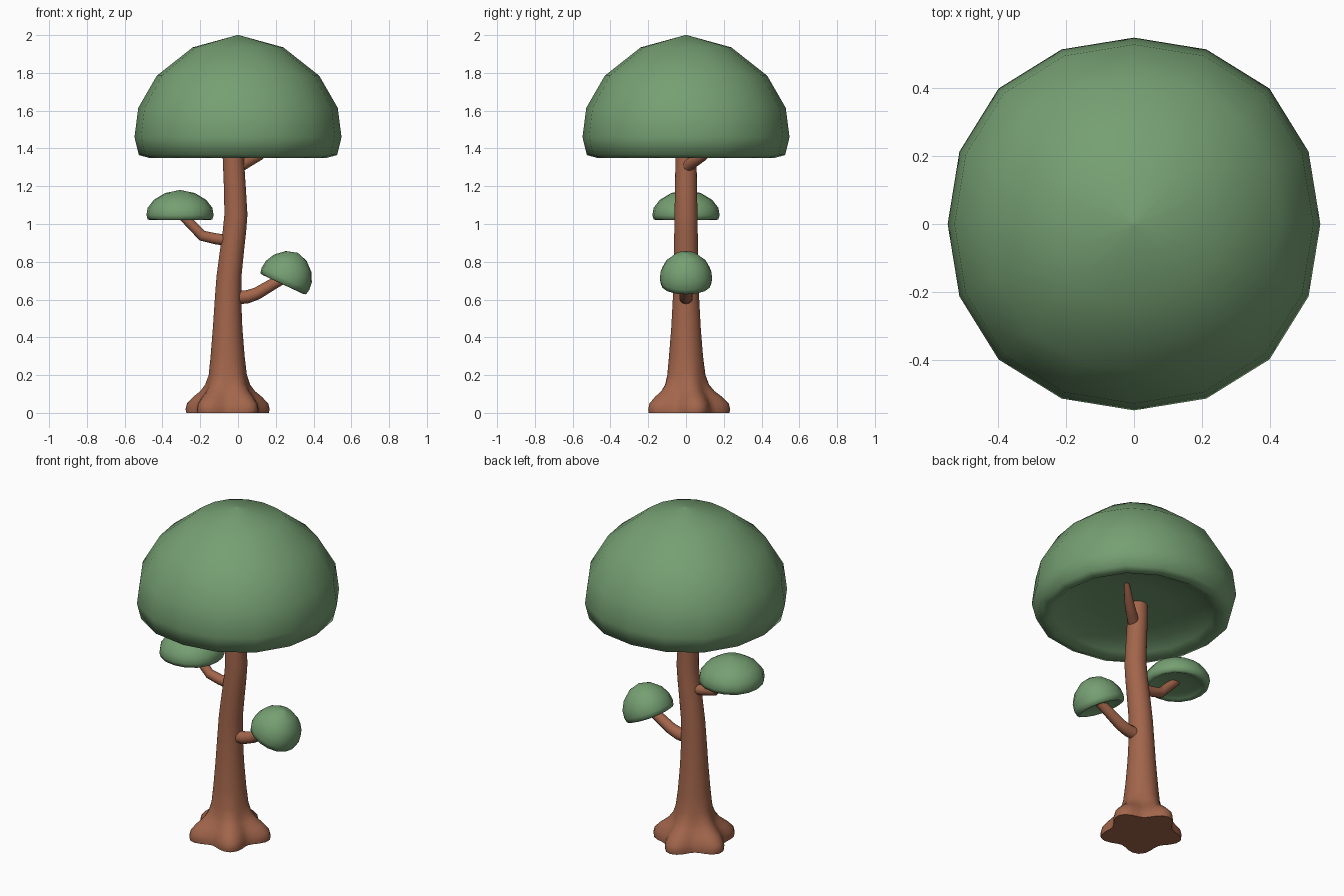
import bpy, math
from mathutils import Vector, Matrix

if "Cube" in bpy.data.objects:
    bpy.data.objects.remove(bpy.data.objects["Cube"])


def material(name, color):
    m = bpy.data.materials.new(name)
    m.diffuse_color = (*color, 1)
    m.use_nodes = True
    m.node_tree.nodes["Principled BSDF"].inputs["Base Color"].default_value = m.diffuse_color
    return m


BARK = material("bark", (0.36, 0.13, 0.07))
LEAF = material("leaf", (0.18, 0.35, 0.17))


def loft(name, rings, mat, angle=60):
    """Skin a list of equal-sized rings and cap both ends."""
    n = len(rings[0])
    verts = [p for ring in rings for p in ring]
    faces = [(k * n + i, k * n + (i + 1) % n, (k + 1) * n + (i + 1) % n, (k + 1) * n + i)
             for k in range(len(rings) - 1) for i in range(n)]
    faces.append(tuple(reversed(range(n))))
    faces.append(tuple(range(len(verts) - n, len(verts))))
    mesh = bpy.data.meshes.new(name)
    mesh.from_pydata(verts, [], faces)
    mesh.materials.append(mat)
    ob = bpy.data.objects.new(name, mesh)
    bpy.context.collection.objects.link(ob)
    bpy.ops.object.select_all(action='DESELECT')
    ob.select_set(True)
    bpy.context.view_layer.objects.active = ob
    bpy.ops.object.shade_smooth_by_angle(angle=math.radians(angle))
    return ob


def branch(name, points, radii, sides=12):
    pts = [Vector(p) for p in points]
    rings = []
    for i, p in enumerate(pts):
        t = (pts[min(i + 1, len(pts) - 1)] - pts[max(i - 1, 0)]).normalized()
        side = t.cross(Vector((0, 0, 1))).normalized()
        up = side.cross(t)
        rings.append([p + radii[i] * (math.cos(a) * side + math.sin(a) * up)
                      for a in (math.tau * k / sides for k in range(sides))])
    loft(name, rings, BARK)


# Hollow-bottomed dome: radius and height above the rim, ceiling to crown
DOME = [(0.004, .08), (.2, .075), (.36, .055), (.43, .025), (.47, 0), (.525, .015), (.548, .11),
        (.528, .265), (.43, .435), (.24, .585), (0.004, .65)]


def canopy(name, loc, radius, height, tilt=0):
    rings = []
    for r, z in DOME:
        ring = []
        for k in range(16):
            a = math.tau * k / 16
            q = r / .548 * radius * (1 + .014 * (1 - math.cos(4 * a)))
            ring.append((q * math.cos(a), q * math.sin(a), z / .65 * height))
        rings.append(ring)
    ob = loft(name, rings, LEAF, 80)
    ob.matrix_world = Matrix.Translation(loc) @ Matrix.Rotation(math.radians(tilt), 4, 'Y')


canopy("main_canopy", (0, 0, 1.35), .548, .65)
canopy("left_canopy", (-.307, 0, 1.02), .178, .16)
canopy("right_canopy", (.2375, 0, .68), .139, .185, 25)

# Trunk: height, centre x, radius, depth of the five root lobes
TRUNK = [(0, -.055, .2, .03), (.02, -.055, .202, .032), (.05, -.055, .194, .032),
         (.085, -.055, .167, .024), (.115, -.055, .137, .014), (.15, -.055, .116, .006),
         (.2, -.054, .101, .002), (.3, -.055, .09, 0), (.45, -.055, .078, 0),
         (.6, -.053, .07, 0), (.72, -.048, .066, 0), (.85, -.033, .064, 0),
         (.96, -.019, .062, 0), (1.05, -.011, .061, 0), (1.18, -.016, .058, 0),
         (1.35, -.025, .056, 0), (1.46, -.027, .055, 0)]
rings = []
for z, cx, r, lobe in TRUNK:
    ring = []
    for k in range(40):
        a = math.tau * k / 40 + math.pi / 2
        q = r + lobe * math.cos(5 * (a - math.pi / 2))
        ring.append((cx + q * math.cos(a), q * math.sin(a), z))
    rings.append(ring)
loft("trunk", rings, BARK)

# Branches
branch("left_branch", [(-.03, 0, .91), (-.12, 0, .922), (-.19, 0, .938), (-.225, 0, .975), (-.3, 0, 1.05)],
       [.03, .029, .028, .027, .024])
branch("right_branch", [(-.02, 0, .608), (.05, 0, .615), (.1, 0, .632), (.19, 0, .685), (.26, 0, .722)],
       [.036, .035, .033, .03, .026])
branch("top_branch", [(.0, .0, 1.3), (.05, .04, 1.33), (.11, .09, 1.36), (.2, .17, 1.44)],
       [.032, .031, .026, .013])
